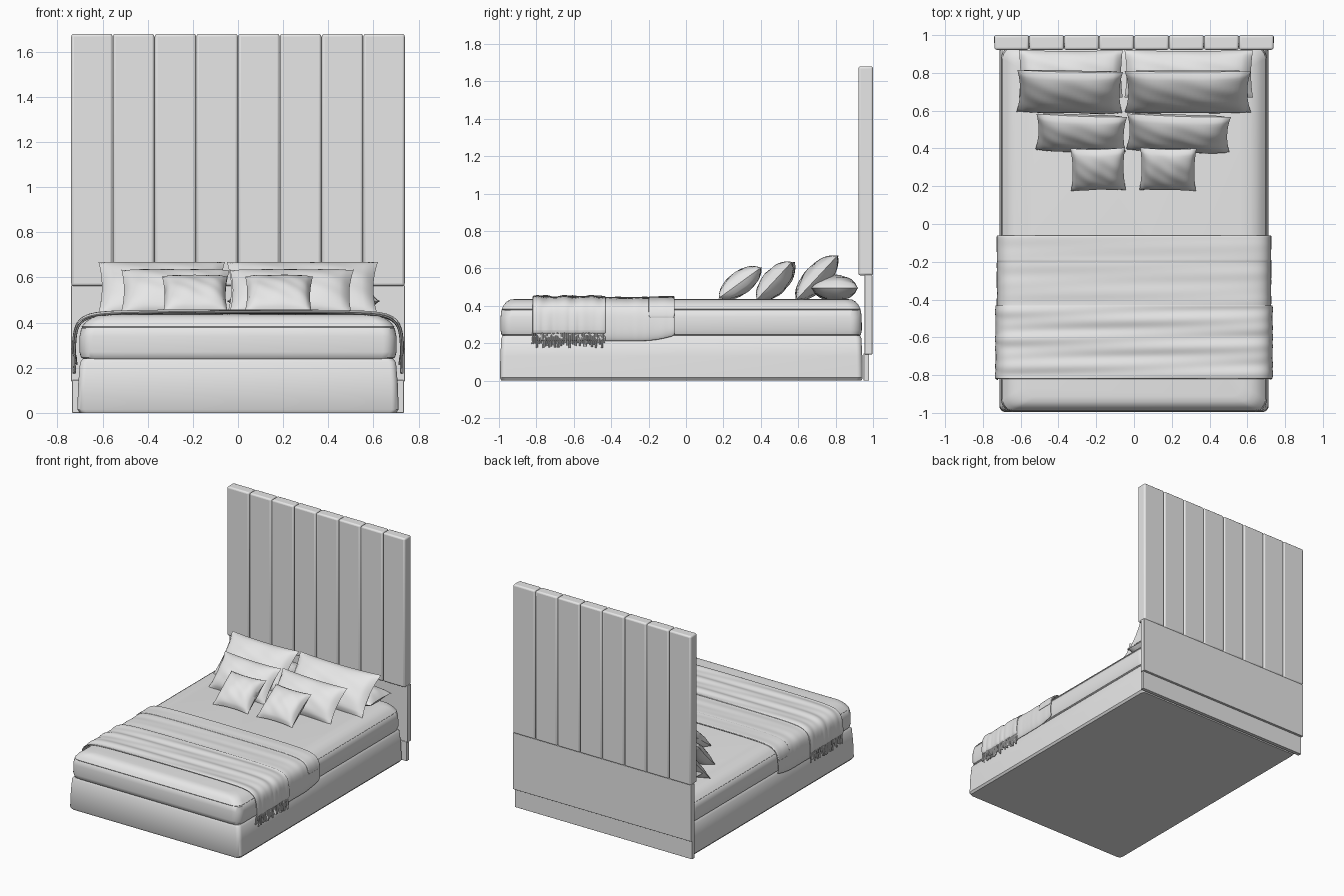
import bpy, bmesh, math, random
from mathutils import Matrix, Vector

random.seed(4)
cube = bpy.data.objects.get("Cube")
if cube:
    bpy.data.objects.remove(cube)

grey = bpy.data.materials.new("light grey")
grey.use_nodes = True
grey.diffuse_color = (0.8, 0.8, 0.8, 1)
grey.node_tree.nodes["Principled BSDF"].inputs["Base Color"].default_value = (0.8, 0.8, 0.8, 1)
parts = []


def finish(name, bm):
    bmesh.ops.recalc_face_normals(bm, faces=bm.faces)
    mesh = bpy.data.meshes.new(name)
    bm.to_mesh(mesh)
    bm.free()
    mesh.materials.append(grey)
    obj = bpy.data.objects.new(name, mesh)
    bpy.context.collection.objects.link(obj)
    parts.append(obj)
    return obj


def box(name, lo, hi, bevel):
    lo, hi = Vector(lo), Vector(hi)
    bm = bmesh.new()
    bmesh.ops.create_cube(bm, size=1, matrix=Matrix.Translation((lo + hi) / 2) @ Matrix.Diagonal((*(hi - lo), 1)))
    obj = finish(name, bm)
    mod = obj.modifiers.new("Bevel", "BEVEL")
    mod.width, mod.segments = bevel, 3
    return obj


def rounded_block(name, levels, half_x, y0, y1, radius):
    """Stack rounded rectangles; each level is (z, inset)."""
    bm = bmesh.new()
    rings = []
    for z, inset in levels:
        hx, a, b = half_x - inset, y0 + inset * 0.6, y1 - inset * 0.6
        ring = []
        for k, (sx, y) in enumerate([(1, b), (-1, b), (-1, a), (1, a)]):
            sy = 1 if y == b else -1
            for i in range(7):
                ang = math.pi / 2 * (k + i / 6)
                ring.append(bm.verts.new((sx * (hx - radius) + radius * math.cos(ang),
                                          y - sy * radius + radius * math.sin(ang), z)))
        rings.append(ring)
    for r, s in zip(rings, rings[1:]):
        for i in range(len(r)):
            j = (i + 1) % len(r)
            bm.faces.new((r[i], r[j], s[j], s[i]))
    bm.faces.new(rings[0])
    bm.faces.new(rings[-1])
    return finish(name, bm)


def drape(name, half, y0, y1, rows, ripple, lift=0):
    """Sweep a mirrored cross-section along y to make a hanging cloth."""
    section = half + [(-x, z) for x, z in reversed(half[:-1])]
    bm = bmesh.new()
    grid = []
    for r in range(rows + 1):
        t = r / rows
        y = y0 + (y1 - y0) * t
        row = []
        for x, z in section:
            wave = ripple * (math.sin(y * 47 + x * 2) + 0.6 * math.sin(y * 83 - x * 3))
            side = min(1, max(0, (0.42 - z) * 8))
            hem = lift * max(0, t * 4 - 3) ** 2 * max(0, (0.3 - z) / 0.09)
            row.append(bm.verts.new((x + math.copysign(wave * side, x), y, z + hem + wave * (1 - side))))
        grid.append(row)
    for a, b in zip(grid, grid[1:]):
        for i in range(len(a) - 1):
            bm.faces.new((a[i], a[i + 1], b[i + 1], b[i]))
    obj = finish(name, bm)
    solid = obj.modifiers.new("Thickness", "SOLIDIFY")
    solid.thickness, solid.offset = 0.008, 0
    sub = obj.modifiers.new("Smooth", "SUBSURF")
    sub.levels = sub.render_levels = 2
    return obj


def pillow(name, x0, x1, y, z, height, thick, tilt, pinch, yaw=0):
    """Two bulged grids joined at a seam, with the seam drawn in between corners."""
    bm = bmesh.new()
    seed = random.uniform(0, 6)
    for side in (1, -1):
        new = bmesh.ops.create_grid(bm, x_segments=24, y_segments=20, size=1)["verts"]
        for v in new:
            u, w = v.co.x, v.co.y
            puff = max(0, (1 - u ** 4) * (1 - w * w)) ** 0.55
            crease = 1 + 0.06 * math.sin(u * 7 + w * 4 + seed) * math.cos(w * 5 - seed)
            v.co = ((x1 - x0) / 2 * u * (1 - pinch * (1 - w * w)),
                    height / 2 * w * (1 - pinch * (1 - u * u)),
                    side * thick / 2 * puff * crease)
    bmesh.ops.remove_doubles(bm, verts=bm.verts, dist=0.0005)
    turn = Matrix.Rotation(math.radians(yaw), 4, "Z") @ Matrix.Rotation(math.radians(tilt), 4, "X")
    bm.transform(Matrix.Translation(((x0 + x1) / 2, y, z)) @ turn)
    return finish(name, bm)


# Headboard: padded upright panels over a plain board and plinth
panels, width = 8, 0.185
for i in range(panels):
    left = -0.74 + i * width
    box(f"headboard_panel_{i + 1}", (left + 0.001, 0.922, 0.562), (left + width - 0.001, 1.0, 1.68), 0.012)
box("headboard_lower_board", (-0.74, 0.955, 0.14), (0.74, 0.996, 0.565), 0.003)
box("headboard_plinth", (-0.735, 0.95, 0), (0.735, 0.978, 0.145), 0.002)

# Upholstered base and mattress
rounded_block("bed_base", [(0, 0.012), (0.015, 0), (0.13, 0.004), (0.225, 0.012), (0.24, 0.025)],
              0.712, -0.995, 0.945, 0.03)
rounded_block("mattress", [(0.23, 0.035), (0.245, 0.008), (0.27, 0), (0.34, 0.001), (0.374, 0.008),
                           (0.378, 0.013), (0.382, 0.01), (0.405, 0.03), (0.422, 0.055),
                           (0.432, 0.085), (0.436, 0.13)], 0.703, -0.992, 0.94, 0.06)

# Blanket with a folded head end
section = [(0.712, 0.21), (0.724, 0.25), (0.72, 0.33), (0.712, 0.38), (0.685, 0.415),
           (0.62, 0.438), (0.4, 0.442), (0.2, 0.443), (0, 0.443)]
drape("blanket", section, -0.8, -0.06, 40, 0.0015, 0.03)
fold = [(x + 0.004, max(z, 0.3) + 0.004) for x, z in section[2:]]
fold[-1] = (0, fold[-1][1])
drape("blanket_fold", fold, -0.2, -0.06, 8, 0.001)

# Throw across the foot of the bed
throw = [(x * 1.009, max(z, 0.245 + 0.01 * i) + 0.006) for i, (x, z) in enumerate(section)]
drape("throw", throw, -0.82, -0.43, 40, 0.0035)

# Fringe strands along both throw hems
for side, label in ((1, "left"), (-1, "right")):
    bm = bmesh.new()
    strands = 36
    for i in range(strands):
        y = -0.825 + 0.395 * (i + 0.5) / strands
        length = random.uniform(0.055, 0.085)
        place = Matrix.Translation((side * (0.726 + random.uniform(-0.004, 0.004)), y, 0.258 - length / 2))
        lean = Matrix.Rotation(random.uniform(-0.08, 0.08), 4, "X")
        bmesh.ops.create_cone(bm, cap_ends=True, segments=6, radius1=0.005, radius2=0.003,
                              depth=length, matrix=place @ lean)
    finish(f"{label}_throw_fringe", bm)

# Pillows, from the headboard forwards
pillow("right_flat_pillow", -0.61, -0.06, 0.795, 0.495, 0.25, 0.135, 0, 0.03)
pillow("left_flat_pillow", -0.05, 0.63, 0.795, 0.495, 0.25, 0.135, 0, 0.03)
pillow("right_large_pillow", -0.62, -0.06, 0.70, 0.55, 0.325, 0.13, 47, 0.06, -1)
pillow("left_large_pillow", -0.05, 0.62, 0.70, 0.55, 0.325, 0.13, 47, 0.06)
pillow("right_medium_pillow", -0.52, -0.04, 0.48, 0.532, 0.28, 0.13, 47, 0.06, -2)
pillow("left_medium_pillow", -0.04, 0.51, 0.48, 0.532, 0.28, 0.13, 47, 0.06, -2)
pillow("right_small_pillow", -0.335, -0.045, 0.29, 0.522, 0.28, 0.12, 36, 0.07, 1)
pillow("left_small_pillow", 0.03, 0.33, 0.29, 0.522, 0.28, 0.12, 36, 0.07, -1)

# Smooth shading with crisp edges
bpy.ops.object.select_all(action="DESELECT")
for obj in parts:
    obj.select_set(True)
bpy.context.view_layer.objects.active = parts[0]
bpy.ops.object.shade_smooth_by_angle(angle=math.radians(40))
